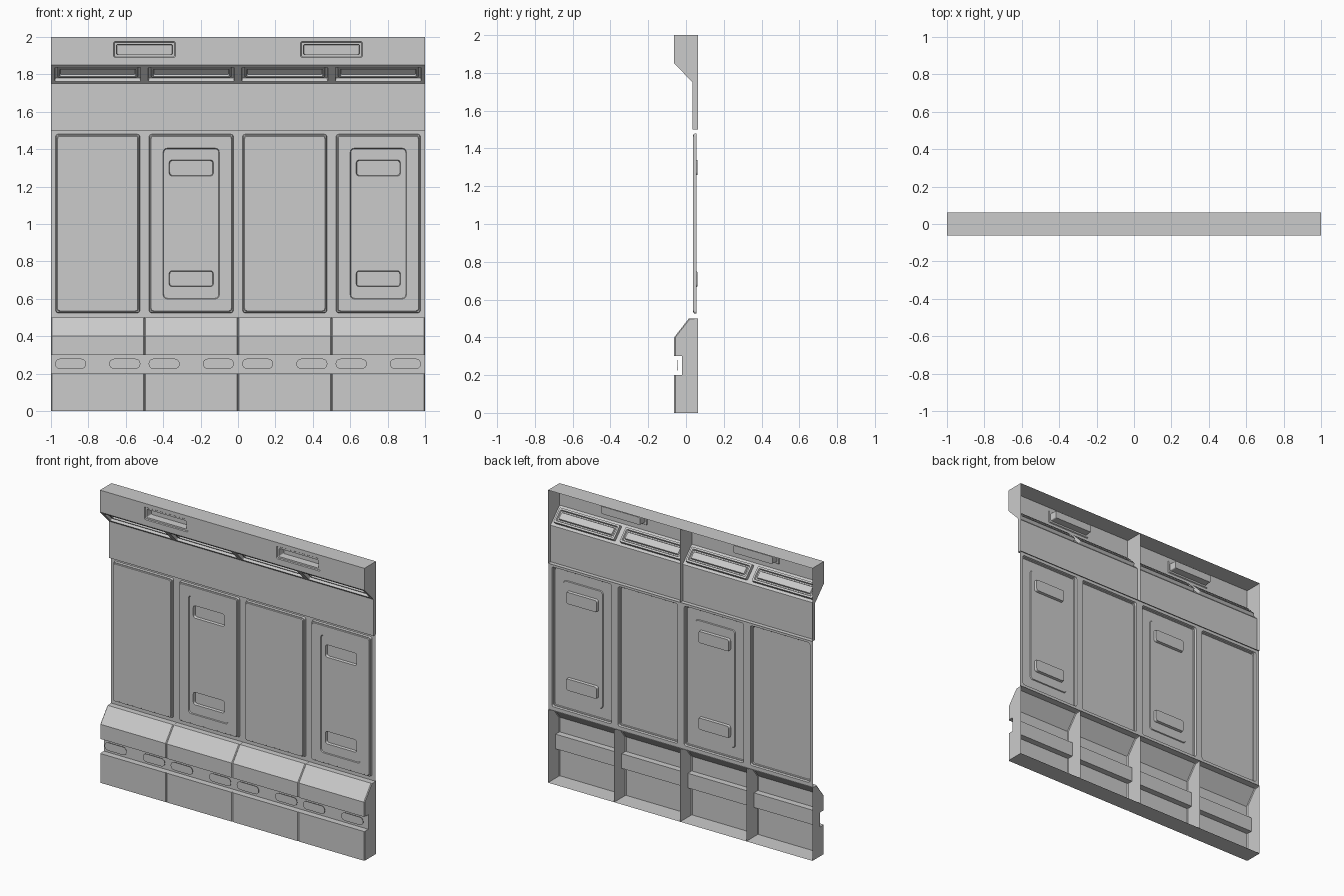
import bpy, bmesh, math
from mathutils import Vector

cube = bpy.data.objects.get("Cube")
if cube:
    bpy.data.objects.remove(cube, do_unlink=True)

grey = bpy.data.materials.new("panel grey")
grey.use_nodes = True
colour = (0.6, 0.6, 0.6, 1)
grey.diffuse_color = colour
grey.node_tree.nodes["Principled BSDF"].inputs["Base Color"].default_value = colour

FRONT, BACK, MID, FRAME = -0.0625, 0.0625, 0.035, 0.055


def finish(bm, name, facing=None):
    """Turn the bmesh into an object; sheets are turned to face a direction."""
    bmesh.ops.recalc_face_normals(bm, faces=bm.faces)
    if facing is not None:
        if sum(f.normal.dot(facing) * f.calc_area() for f in bm.faces) < 0:
            bmesh.ops.reverse_faces(bm, faces=bm.faces)
    mesh = bpy.data.meshes.new(name)
    bm.to_mesh(mesh)
    bm.free()
    mesh.materials.append(grey)
    obj = bpy.data.objects.new(name, mesh)
    bpy.context.collection.objects.link(obj)


class Sheet:
    """Flat surface with nested pockets, drawn in u, v and outward depth d."""

    def __init__(self, origin, up, out):
        self.bm = bmesh.new()
        self.origin, self.up, self.out = Vector(origin), Vector(up).normalized(), Vector(out).normalized()

    def ring(self, rect, r, inset, d):
        u0, u1, v0, v1 = rect
        u0, u1, v0, v1 = u0 + inset, u1 - inset, v0 + inset, v1 - inset
        verts = []
        steps = 4 if r else 0
        corners = ((u1, v1, -1, -1), (u0, v1, 1, -1), (u0, v0, 1, 1), (u1, v0, -1, 1))
        for k, (u, v, su, sv) in enumerate(corners):
            for i in range(steps + 1):
                a = math.pi / 2 * (k + (i / steps if steps else 0))
                p = (u + r * (su + math.cos(a)), v + r * (sv + math.sin(a))) if r else (u, v)
                verts.append(self.bm.verts.new(
                    self.origin + Vector((p[0], 0, 0)) + self.up * p[1] + self.out * d))
        return verts

    def edges(self, ring):
        found = []
        for a, b in zip(ring, ring[1:] + ring[:1]):
            found.append(self.bm.edges.get((a, b)) or self.bm.edges.new((a, b)))
        return found

    def pocket(self, rect, r=0, steps=((0, 0),), inner=()):
        rings = [self.ring(rect, r, i, d) for i, d in steps]
        for a, b in zip(rings, rings[1:]):
            n = len(a)
            for k in range(n):
                self.bm.faces.new((a[k], a[(k + 1) % n], b[(k + 1) % n], b[k]))
        if inner:
            boundary = self.edges(rings[-1])
            for args in inner:
                boundary += self.edges(self.pocket(*args))
            bmesh.ops.triangle_fill(self.bm, edges=boundary, use_beauty=True, normal=self.out)
        else:
            self.bm.faces.new(rings[-1])
        return rings[0]

    def done(self, name):
        finish(self.bm, name, self.out)


def loft(name, sections, caps):
    """Join matching (x, profile) sections; the profile's closing side stays open."""
    bm = bmesh.new()
    rows = [[bm.verts.new((x, y, z)) for y, z in prof] for x, prof in sections]
    for a, b in zip(rows, rows[1:]):
        for k in range(len(a) - 1):
            bm.faces.new((a[k], a[k + 1], b[k + 1], b[k]))
    if caps:
        bm.faces.new(rows[0])
        bm.faces.new(rows[-1])
    finish(bm, name, Vector((0, -1, 0)))


def end_cap(name, x, profile, side):
    bm = bmesh.new()
    bm.faces.new([bm.verts.new((x, y, z)) for y, z in profile])
    finish(bm, name, Vector((side, 0, 0)))


# Upper hood, one per wide module
hood = [(BACK, 2), (FRONT, 2), (FRONT, 1.85), (MID, 1.75), (MID, 1.5), (BACK, 1.5)]
for x0, tag in ((-1, "right"), (0, "left")):
    x1 = x0 + 1
    loft("hood_top_" + tag, [(x0, hood[:2]), (x1, hood[:2])], False)
    loft("hood_lower_" + tag, [(x0, hood[3:]), (x1, hood[3:])], False)
    end_cap("hood_end_a_" + tag, x0, hood, -1)
    end_cap("hood_end_b_" + tag, x1, hood, 1)

    # Hood front with a framed slot
    front = Sheet((0, FRONT, 0), (0, 0, 1), (0, -1, 0))
    slot = ((x0 + 0.335, x0 + 0.665, 1.89, 1.975), 0.008,
            ((0, 0), (0.004, -0.006), (0.015, -0.006), (0.017, -0.055)))
    front.pocket((x0, x1, 1.85, 2), inner=[slot])
    front.done("hood_front_" + tag)

    # Sloped underside with two long vents
    up = Vector((0, FRONT - MID, 0.1))
    slope = Sheet((0, MID, 1.75), up, (0, -0.1, FRONT - MID))
    vents = [((x0 + s + 0.02, x0 + s + 0.48, 0.018, 0.122), 0.006,
              ((0, 0), (0.002, -0.022), (0.014, -0.022), (0.018, -0.012), (0.026, -0.012), (0.03, -0.022)))
             for s in (0, 0.5)]
    slope.pocket((x0, x1, 0, up.length), inner=vents)
    slope.done("hood_vents_" + tag)

    # Middle wall: a plain raised panel and one with recessed grips
    wall = Sheet((0, FRAME, 0), (0, 0, 1), (0, -1, 0))
    raised = ((0, 0), (0.003, 0.014), (0.008, 0.014), (0.011, 0.019))
    grips = [((x0 + 0.632, x0 + 0.868, z, z + 0.085), 0.015, ((0, 0), (0.003, -0.018)))
             for z in (0.665, 1.257)]
    # pocket depths are measured from the frame plane
    grips = [(g[0], g[1], tuple((i, d + 0.013) for i, d in g[2])) for g in grips]
    recess = ((x0 + 0.6, x0 + 0.9, 0.6, 1.405), 0.02, ((0, 0.019), (0.003, 0.013)), grips)
    wall.pocket((x0, x1, 0.5, 1.5), inner=[
        ((x0 + 0.025, x0 + 0.475, 0.525, 1.48), 0.012, raised),
        ((x0 + 0.525, x0 + 0.975, 0.525, 1.48), 0.012, raised, [recess])])
    wall.done("middle_wall_" + tag)

# Lower plinth, four narrow modules with softened seams
GROOVE = -0.02
plinth = [(BACK, 0.5), (0.015, 0.5), (FRONT, 0.4), (FRONT, 0.3), (GROOVE, 0.3),
          (GROOVE, 0.2), (FRONT, 0.2), (FRONT, 0), (BACK, 0)]
seam = [(y + 0.006 if y < GROOVE else y, z) for y, z in plinth]
seam[1] = (0.019, 0.496)
for n in range(4):
    x0 = -1 + n / 2
    x1 = x0 + 0.5
    loft(f"plinth_{n + 1}", [(x0, seam), (x0 + 0.005, plinth), (x1 - 0.005, plinth), (x1, seam)], True)

    # Thin pill plates inside the groove
    for k, cx in enumerate((x0 + 0.105, x1 - 0.105)):
        pill = Sheet((0, -0.045, 0), (0, 0, 1), (0, -1, 0))
        pill.pocket((cx - 0.083, cx + 0.083, 0.225, 0.28), 0.027, ((0, -0.003), (0, 0)))
        pill.done(f"groove_pill_{n + 1}_{k + 1}")
